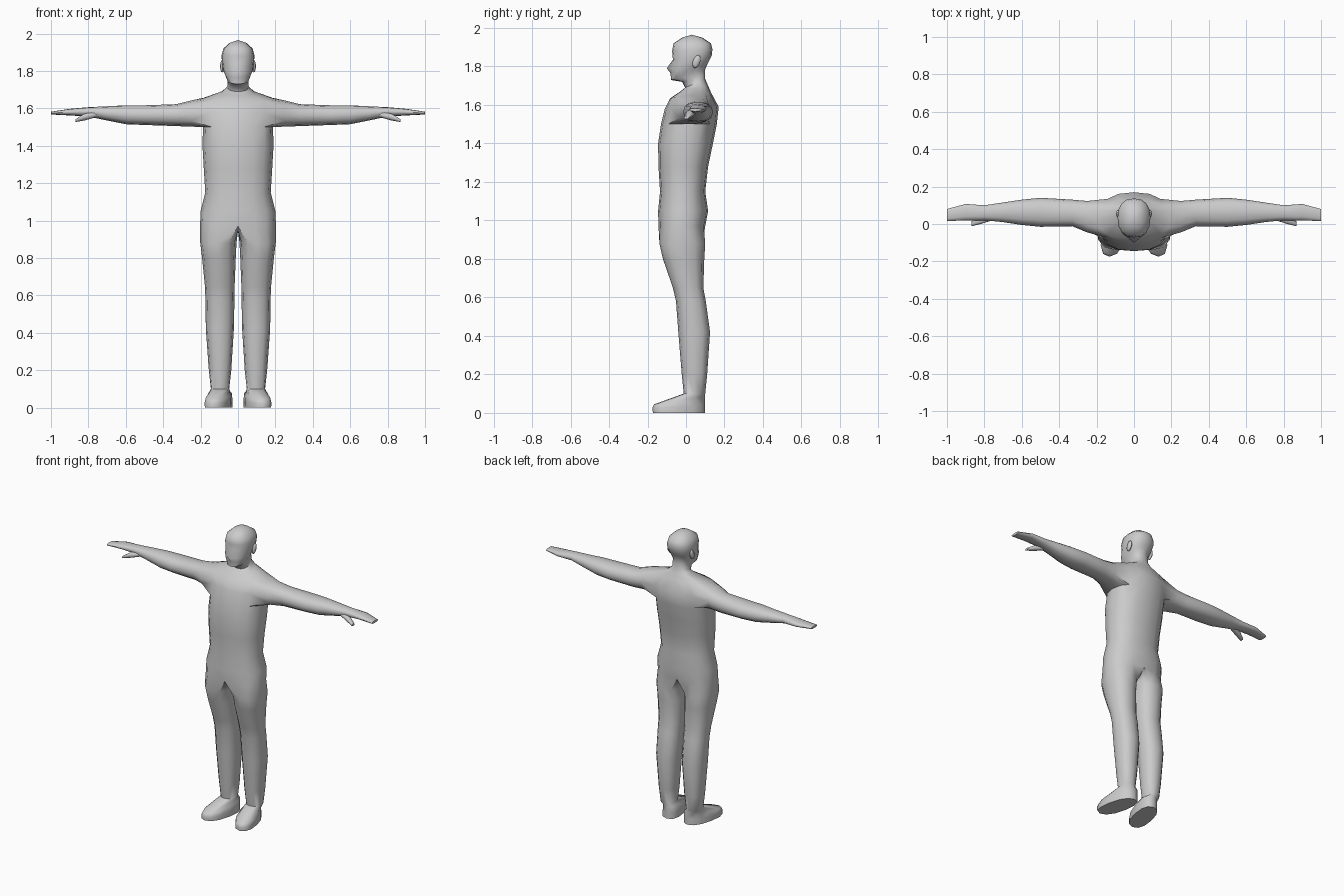
import bpy, bmesh, math

if "Cube" in bpy.data.objects:
    bpy.data.objects.remove(bpy.data.objects["Cube"])

grey = bpy.data.materials.new("body grey")
grey.diffuse_color = (0.6, 0.6, 0.6, 1)
grey.use_nodes = True
grey.node_tree.nodes["Principled BSDF"].inputs["Base Color"].default_value = grey.diffuse_color


def power(v, p=0.85):
    return math.copysign(abs(v) ** p, v) if abs(v) > 1e-9 else 0.0


def oval(a, lo_u, hi_u, lo_v, hi_v):
    """Point on a slightly squared oval, angle in degrees."""
    c, s = power(math.cos(math.radians(a))), power(math.sin(math.radians(a)))
    return ((lo_u + hi_u) / 2 + (hi_u - lo_u) / 2 * c,
            (lo_v + hi_v) / 2 + (hi_v - lo_v) / 2 * s)


def half_ring(bm, w, yf, yb, zf, zb, tip=0.0):
    """Nine points from centre front round the side to centre back."""
    ring = []
    for i in range(9):
        x, y = oval(-90 + 22.5 * i, -w, w, yf, yb)
        z = zf + (zb - zf) * (y - yf) / (yb - yf)
        ring.append(bm.verts.new((x, y - (tip if i == 0 else 0), z)))
    return ring


def leg_ring(bm, xi, xo, yf, yb, zf, zb, splay=0.0):
    ring = []
    for i in range(12):
        x, y = oval(-120 + 30 * i, xi, xo, yf, yb)
        z = zf + (zb - zf) * (y - yf) / (yb - yf)
        ring.append(bm.verts.new((x - splay * y, y, z)))
    return ring


def arm_ring(bm, x, yf, yb, zl, zh):
    return [bm.verts.new((x, *oval(-150 + 30 * j, yf, yb, zl, zh)))
            for j in range(12)]


def bridge(bm, a, b, closed=True, skip=()):
    n = len(a)
    for i in range(n if closed else n - 1):
        if i not in skip:
            k = (i + 1) % n
            bm.faces.new((a[i], a[k], b[k], b[i]))


def finish(bm, name, angle=55):
    bmesh.ops.delete(bm, geom=[v for v in bm.verts if not v.link_faces], context='VERTS')
    bmesh.ops.recalc_face_normals(bm, faces=bm.faces)
    me = bpy.data.meshes.new(name)
    bm.to_mesh(me)
    bm.free()
    me.materials.append(grey)
    ob = bpy.data.objects.new(name, me)
    bpy.context.collection.objects.link(ob)
    bpy.ops.object.select_all(action='DESELECT')
    ob.select_set(True)
    bpy.context.view_layer.objects.active = ob
    bpy.ops.object.shade_smooth_by_angle(angle=math.radians(angle))
    mirror = ob.modifiers.new("mirror", 'MIRROR')
    mirror.merge_threshold = 0.0005
    return ob


bm = bmesh.new()

# Torso, neck and head: half width, front y, back y, front z, back z, nose tip
trunk = [half_ring(bm, *r) for r in (
    (.203, -.143, .10, .97, .97),        # hips
    (.200, -.145, .115, 1.05, 1.05),
    (.175, -.135, .10, 1.15, 1.15),      # waist
    (.183, -.143, .115, 1.28, 1.28),
    (.190, -.145, .14, 1.40, 1.40),
    (.187, -.130, .16, 1.50, 1.50),      # armpit
    (.190, -.110, .17, 1.58, 1.59),
    (.195, -.083, .13, 1.635, 1.665),    # shoulder top
    (.090, -.030, .115, 1.67, 1.70),
    (.056, -.005, .10, 1.69, 1.735),     # neck
    (.055, -.020, .10, 1.72, 1.765),
    (.060, -.078, .10, 1.73, 1.785),     # chin
    (.072, -.080, .11, 1.765, 1.81),
    (.081, -.078, .12, 1.79, 1.83, .022),  # nose
    (.086, -.068, .135, 1.835, 1.86),    # brow
    (.088, -.072, .137, 1.88, 1.89),
    (.078, -.065, .13, 1.92, 1.92),
    (.045, -.020, .085, 1.95, 1.95))]
for k in range(len(trunk) - 1):
    bridge(bm, trunk[k], trunk[k + 1], False, (2, 3, 4, 5) if k in (5, 6) else ())
crown = bm.verts.new((0, .03, 1.965))
for i in range(8):
    bm.faces.new((trunk[-1][i], trunk[-1][i + 1], crown))

# Leg and foot, growing from the lower half of the hips
crotch = [bm.verts.new((0, y, .945)) for y in (.05, -.02, -.09)]
ring = trunk[0] + crotch
for r in ((.008, .202, -.138, .10, .88, .88),
          (.012, .192, -.120, .095, .80, .80),
          (.018, .177, -.068, .09, .65, .65),   # knee
          (.019, .174, -.052, .103, .58, .58),
          (.022, .172, -.040, .125, .42, .42),  # calf
          (.036, .156, -.022, .11, .20, .20),
          (.047, .145, -.012, .10, .10, .10),   # ankle
          (.033, .158, -.165, .10, .045, .085, .2),
          (.030, .163, -.175, .10, .025, .04, .2),
          (.030, .163, -.172, .10, 0, 0, .2)):
    new = leg_ring(bm, *r)
    bridge(bm, ring, new)
    ring = new
bm.faces.new(ring)

# Arm and hand, growing from the shoulder opening
low, mid, top = trunk[5], trunk[6], trunk[7]
ring = low[2:7] + [mid[6]] + top[6:1:-1] + [mid[2]]
for r in ((.25, -.045, .123, 1.502, 1.642),
          (.33, -.012, .130, 1.505, 1.622),
          (.50, -.015, .140, 1.511, 1.616),
          (.60, -.005, .130, 1.515, 1.616),   # elbow
          (.70, .010, .115, 1.535, 1.611),
          (.80, .020, .100, 1.556, 1.606),    # wrist
          (.90, .020, .107, 1.562, 1.597),
          (1.0, .015, .080, 1.567, 1.582)):   # fingertips
    new = arm_ring(bm, *r)
    bridge(bm, ring, new)
    ring = new
bm.faces.new(ring)
finish(bm, "body")

# Thumbs
bm = bmesh.new()
rings = [arm_ring(bm, *r) for r in ((.75, .022, .06, 1.555, 1.585),
                                    (.82, .000, .04, 1.535, 1.572),
                                    (.868, -.012, .015, 1.527, 1.542))]
for a, b in zip(rings, rings[1:]):
    bridge(bm, a, b)
bm.faces.new(rings[0])
bm.faces.new(rings[-1])
finish(bm, "thumbs")

# Ears
bm = bmesh.new()
bmesh.ops.create_uvsphere(bm, u_segments=8, v_segments=6, radius=1)
for v in bm.verts:
    x, y, z = v.co
    v.co = (.084 + .012 * x, .055 + .02 * y + .008 * z, 1.825 + .034 * z)
finish(bm, "ears")
